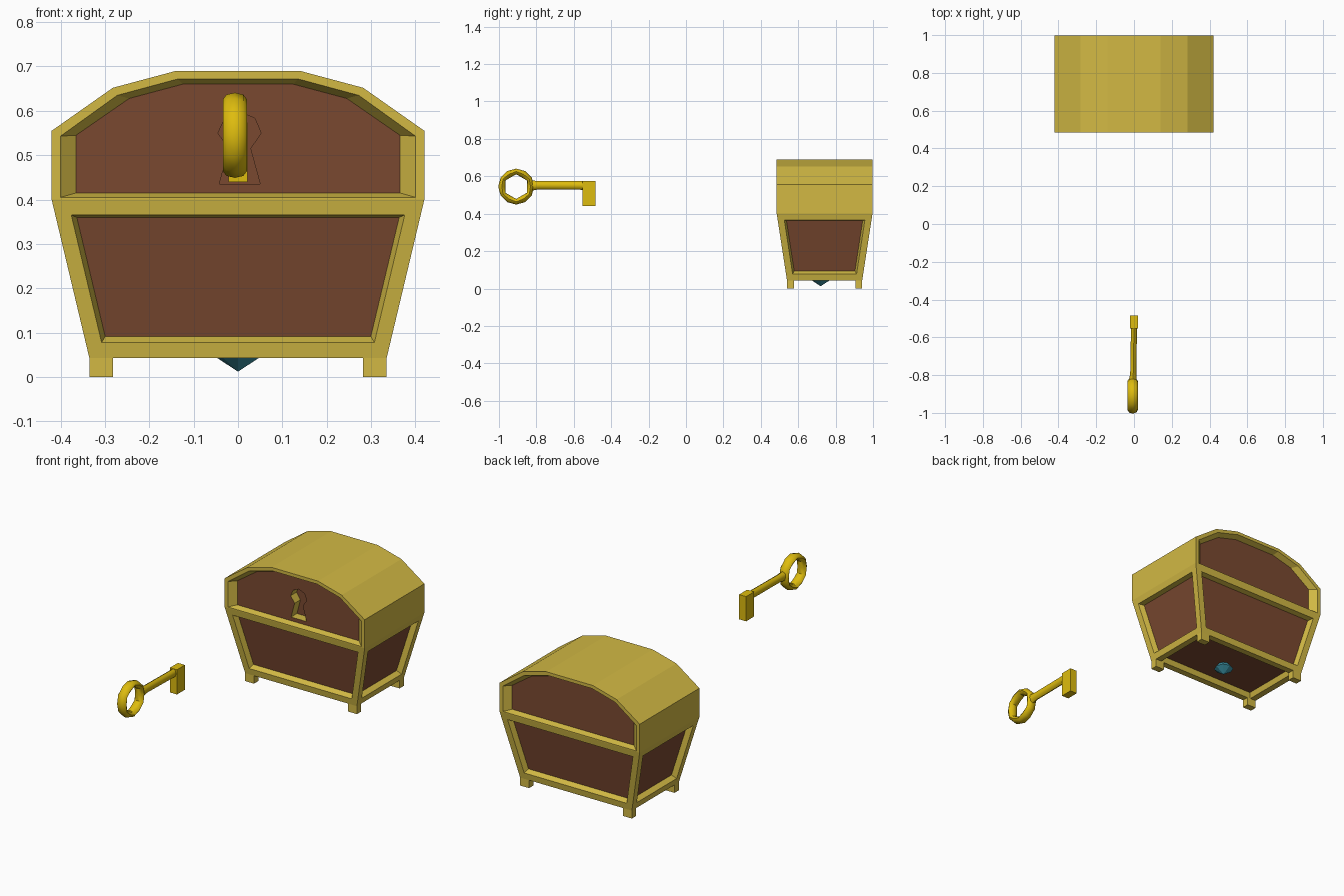
import bpy, bmesh, math
from mathutils import Vector

if "Cube" in bpy.data.objects:
    bpy.data.objects.remove(bpy.data.objects["Cube"])


def material(name, r, g, b):
    lin = lambda c: (c / 255 / 12.92) if c < 10 else ((c / 255 + 0.055) / 1.055) ** 2.4
    m = bpy.data.materials.new(name)
    m.diffuse_color = (lin(r), lin(g), lin(b), 1)
    m.use_nodes = True
    m.node_tree.nodes["Principled BSDF"].inputs["Base Color"].default_value = m.diffuse_color
    return m


GOLD = material("gold_trim", 210, 185, 68)
WOOD = material("brown_wood", 122, 73, 48)
KEY = material("key_yellow", 222, 188, 14)
GEM = material("teal_gem", 62, 150, 168)

YC, YH = 0.741, 0.256          # chest centre and half depth


def finish(name, bm, *mats, smooth=False):
    bmesh.ops.recalc_face_normals(bm, faces=bm.faces)
    me = bpy.data.meshes.new(name)
    bm.to_mesh(me)
    bm.free()
    ob = bpy.data.objects.new(name, me)
    bpy.context.collection.objects.link(ob)
    for m in mats:
        me.materials.append(m)
    if smooth:
        bpy.ops.object.select_all(action='DESELECT')
        ob.select_set(True)
        bpy.context.view_layer.objects.active = ob
        bpy.ops.object.shade_smooth_by_angle(angle=math.radians(50))
    return ob


def loop(bm, pts):
    return [bm.verts.new(p) for p in pts]


def bridge(bm, a, b, mat=0):
    n = len(a)
    for i in range(n):
        f = bm.faces.new((a[i], a[(i + 1) % n], b[(i + 1) % n], b[i]))
        f.material_index = mat


def lathe(bm, rings):
    """Skin a list of point rings and cap both ends."""
    loops = [loop(bm, r) for r in rings]
    for a, b in zip(loops, loops[1:]):
        bridge(bm, a, b)
    bm.faces.new(loops[0])
    bm.faces.new(loops[-1])


def box(bm, x0, x1, y0, y1, z0, z1):
    lathe(bm, [[(x0, y0, z), (x1, y0, z), (x1, y1, z), (x0, y1, z)] for z in (z0, z1)])


# Body: flared box, each side and the underside framed around a sunken panel
bm = bmesh.new()
lathe(bm, [[(sx * hx, YC + sy * hy, z) for sx, sy in ((-1, -1), (1, -1), (1, 1), (-1, 1))]
           for hx, hy, z in ((0.335, 0.201, 0.043), (0.42, YH, 0.40))])
bmesh.ops.recalc_face_normals(bm, faces=bm.faces)
bm.normal_update()
panels = [f for f in bm.faces if f.normal.z < 0.5]
bmesh.ops.inset_individual(bm, faces=panels, thickness=0.035, use_even_offset=True)
bmesh.ops.inset_individual(bm, faces=panels, thickness=0.010, depth=-0.028, use_even_offset=True)
for f in panels:
    f.material_index = 1
finish("chest_body", bm, GOLD, WOOD)

# Feet
bm = bmesh.new()
for sx in (-1, 1):
    for sy in (-1, 1):
        xs = sorted((sx * 0.282, sx * 0.335))
        ys = sorted((YC + sy * 0.164, YC + sy * 0.201))
        box(bm, *xs, *ys, 0, 0.05)
finish("feet", bm, GOLD)


# Lid: faceted barrel with bevelled, sunken end panels and a keyhole in front
def mirrored(half):
    return half + [(-x, z) for x, z in reversed(half)]


OUTER = mirrored([(0.42, 0.40), (0.42, 0.555), (0.282, 0.652), (0.14, 0.69)])
RIM = mirrored([(0.40, 0.405), (0.40, 0.543), (0.272, 0.635), (0.135, 0.672)])
PANEL = mirrored([(0.365, 0.415), (0.365, 0.545), (0.245, 0.628), (0.125, 0.66)])
HOLE = [(0.05, 0.435), (0.028, 0.515), (0.052, 0.55), (0.038, 0.583), (0.004, 0.598),
        (-0.03, 0.583), (-0.045, 0.55), (-0.021, 0.515), (-0.042, 0.435)]

bm = bmesh.new()
ends = []
for s in (-1, 1):
    ring = lambda poly, inset: loop(bm, [(x, YC + s * (YH - inset), z) for x, z in poly])
    o, r, p = ring(OUTER, 0), ring(RIM, 0), ring(PANEL, 0.03)
    bridge(bm, o, r)
    bridge(bm, r, p)
    ends.append(o)
    if s == 1:
        bm.faces.new(p).material_index = 1
    else:
        # Front panel pierced by the keyhole, with gold walls and a wooden floor
        h, floor = ring(HOLE, 0.03), ring(HOLE, 0.08)
        bridge(bm, h, floor)
        bm.faces.new(floor).material_index = 1
        edges = []
        for lp in (p, h):
            for i in range(len(lp)):
                edges.append(bm.edges.get((lp[i], lp[(i + 1) % len(lp)])))
        res = bmesh.ops.triangle_fill(bm, edges=edges, use_beauty=True, normal=Vector((0, -1, 0)))
        for g in res["geom"]:
            if isinstance(g, bmesh.types.BMFace):
                g.material_index = 1
bridge(bm, *ends)
finish("chest_lid", bm, GOLD, WOOD)

# Gem under the chest: pointed pavilion and flat crown
bm = bmesh.new()
lathe(bm, [[(r * math.cos(i * math.pi / 4), 0.72 + r * math.sin(i * math.pi / 4), z)
            for i in range(8)]
           for r, z in ((0.001, 0.013), (0.05, 0.045), (0.032, 0.067))])
finish("gem", bm, GEM)

# Key bow: ring with a hexagonal opening
bm = bmesh.new()
loops = []
for i in range(12):
    a = math.radians(90 + 30 * i)
    ri = 0.066 if i % 2 == 0 else 0.066 * math.cos(math.pi / 6)
    mid, half = (0.096 + ri) / 2, (0.096 - ri) / 2
    pts = []
    for k in range(8):
        t = math.radians(45 * k)
        r = mid + half * math.cos(t)
        pts.append((-0.007 + 0.027 * math.sin(t), -0.908 + r * math.cos(a), 0.545 + r * math.sin(a)))
    loops.append(loop(bm, pts))
for i in range(12):
    bridge(bm, loops[i], loops[(i + 1) % 12])
finish("key_bow", bm, KEY, smooth=True)

# Key shaft
bm = bmesh.new()
lathe(bm, [[(x + rx * math.cos(i * math.pi / 4), y, z + rz * math.sin(i * math.pi / 4))
            for i in range(8)]
           for y, x, z, rx, rz in ((-0.84, -0.006, 0.55, 0.022, 0.030),
                                   (-0.79, -0.004, 0.552, 0.016, 0.022),
                                   (-0.55, 0.0, 0.551, 0.016, 0.023),
                                   (-0.49, 0.0, 0.551, 0.019, 0.023))])
finish("key_shaft", bm, KEY, smooth=True)

# Key bit
bm = bmesh.new()
box(bm, -0.021, 0.021, -0.553, -0.485, 0.44, 0.574)
finish("key_bit", bm, KEY)
